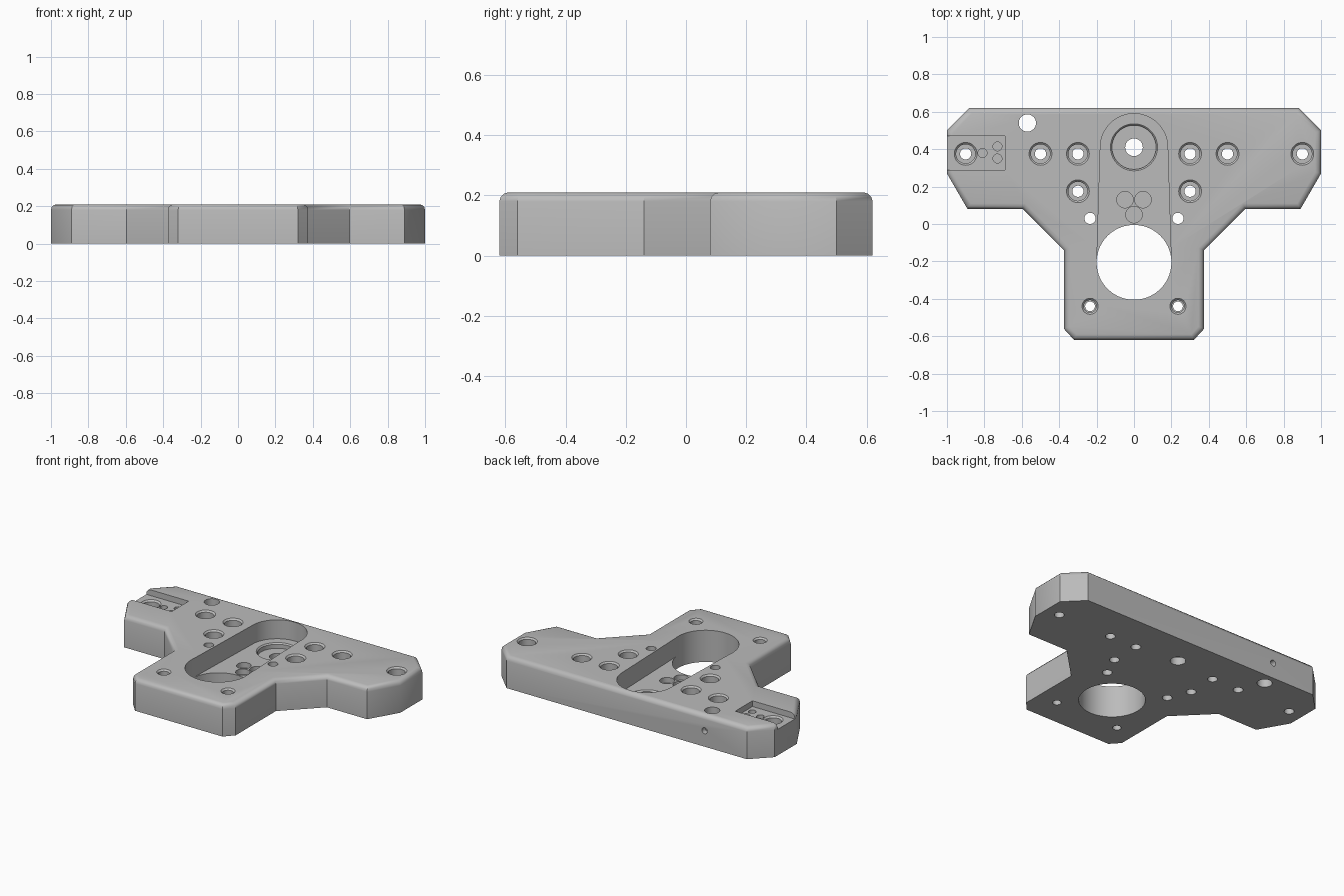
import bpy, bmesh, math
from mathutils import Vector

cube = bpy.data.objects.get("Cube")
if cube:
    bpy.data.objects.remove(cube, do_unlink=True)

HEIGHT = 0.21
FLOOR = 0.085      # bottom of the long recess
POCKET = 0.172     # bottom of the end pocket
TOP = 0.3          # cutters reach above the plate
UNDER = -0.1       # and below it


def new_object(name, bm):
    bmesh.ops.recalc_face_normals(bm, faces=bm.faces[:])
    mesh = bpy.data.meshes.new(name)
    bm.to_mesh(mesh)
    bm.free()
    obj = bpy.data.objects.new(name, mesh)
    bpy.context.collection.objects.link(obj)
    return obj


def prism(bm, outline, z0, z1):
    """Extrude a flat outline between two heights."""
    face = bm.faces.new([bm.verts.new((x, y, z0)) for x, y in outline])
    grown = bmesh.ops.extrude_face_region(bm, geom=[face])
    moved = [g for g in grown["geom"] if isinstance(g, bmesh.types.BMVert)]
    bmesh.ops.translate(bm, verts=moved, vec=(0, 0, z1 - z0))


def arc(cx, cy, r, start, end, steps):
    return [(cx + r * math.cos(a), cy + r * math.sin(a))
            for a in (math.radians(start + (end - start) * i / steps)
                      for i in range(steps + 1))]


def turned(bm, x, y, profile, sides=40):
    """Solid of revolution about a vertical axis, from (radius, z) steps."""
    rings = [[bm.verts.new((px, py, z)) for px, py in arc(x, y, r, 0, 360, sides)[:-1]]
             for r, z in profile]
    for low, high in zip(rings, rings[1:]):
        for i in range(sides):
            j = (i + 1) % sides
            bm.faces.new((low[i], low[j], high[j], high[i]))
    bm.faces.new(rings[0])
    bm.faces.new(rings[-1])


def bored(bm, x, y, r_hole, r_bore, floor, lip=0.01, top=HEIGHT):
    """Through hole with a wider bore and a chamfered mouth."""
    turned(bm, x, y, [(r_hole, UNDER), (r_hole, floor), (r_bore, floor),
                      (r_bore, top - lip), (r_bore + lip, top), (r_bore + lip, TOP)])


def cut(target, cutter):
    mod = target.modifiers.new(cutter.name, 'BOOLEAN')
    mod.operation = 'DIFFERENCE'
    mod.solver = 'EXACT'
    mod.object = cutter
    bpy.context.view_layer.objects.active = target
    bpy.ops.object.modifier_apply(modifier=mod.name)
    bpy.data.objects.remove(cutter, do_unlink=True)


# T-shaped plate with a rounded upper rim
half = [(0.32, -0.62), (0.375, -0.56), (0.375, -0.14), (0.595, 0.08),
        (0.89, 0.08), (1.0, 0.27), (1.0, 0.5), (0.88, 0.62)]
bm = bmesh.new()
prism(bm, half + [(-x, y) for x, y in reversed(half)], 0, HEIGHT)
rim = [e for e in bm.edges if all(v.co.z > HEIGHT - 0.001 for v in e.verts)]
bmesh.ops.bevel(bm, geom=rim, offset=0.03, segments=3, profile=0.5, affect='EDGES')
plate = new_object("mounting_plate", bm)

# Tapered long recess and the open pocket at the right end
bm = bmesh.new()
prism(bm, [(0.199, -0.205)] + arc(0, 0.41, 0.18, 0, 180, 32) + [(-0.199, -0.205)],
      FLOOR, TOP)
prism(bm, [(-1.1, 0.29), (-0.69, 0.29), (-0.69, 0.47), (-1.1, 0.47)], POCKET, TOP)
cut(plate, new_object("recess_cutter", bm))

# Vertical holes
bm = bmesh.new()
for side in (1, -1):
    for x, y in ((0.5, 0.375), (0.3, 0.375), (0.3, 0.175)):
        bored(bm, side * x, y, 0.03, 0.051, 0.11)
    bored(bm, side * 0.235, -0.44, 0.026, 0.033, 0.15)
    turned(bm, side * 0.235, 0.03, [(0.03, UNDER), (0.03, TOP)])
    turned(bm, side * 0.048, 0.13, [(0.044, 0.05), (0.044, TOP)])
bored(bm, 0.9, 0.375, 0.03, 0.051, 0.11)
bored(bm, -0.9, 0.375, 0.03, 0.051, 0.11, top=POCKET)
turned(bm, 0, 0.05, [(0.044, 0.05), (0.044, TOP)])
turned(bm, -0.57, 0.54, [(0.046, UNDER), (0.046, TOP)])
turned(bm, 0, -0.205, [(0.2, UNDER), (0.2, TOP)], 72)
bored(bm, 0, 0.41, 0.047, 0.118, 0.05, 0.008, FLOOR)
for x, y in ((-0.81, 0.38), (-0.73, 0.415), (-0.73, 0.35)):
    turned(bm, x, y, [(0.024, 0.09), (0.024, TOP)], 24)
cut(plate, new_object("hole_cutter", bm))

# Cross hole from the back edge into the locating hole
bm = bmesh.new()
turned(bm, 0, 0, [(0.02, 0), (0.02, 0.2)], 24)
for v in bm.verts:
    v.co = Vector((v.co.x - 0.57, v.co.z + 0.54, v.co.y + 0.105))
cut(plate, new_object("cross_hole_cutter", bm))

# Plain metal
metal = bpy.data.materials.new("grey_metal")
metal.use_nodes = True
colour = (0.5, 0.5, 0.5, 1)
metal.diffuse_color = colour
metal.node_tree.nodes["Principled BSDF"].inputs["Base Color"].default_value = colour
plate.data.materials.clear()
plate.data.materials.append(metal)

bpy.ops.object.select_all(action='DESELECT')
plate.select_set(True)
bpy.context.view_layer.objects.active = plate
bpy.ops.object.shade_smooth_by_angle(angle=math.radians(32))
